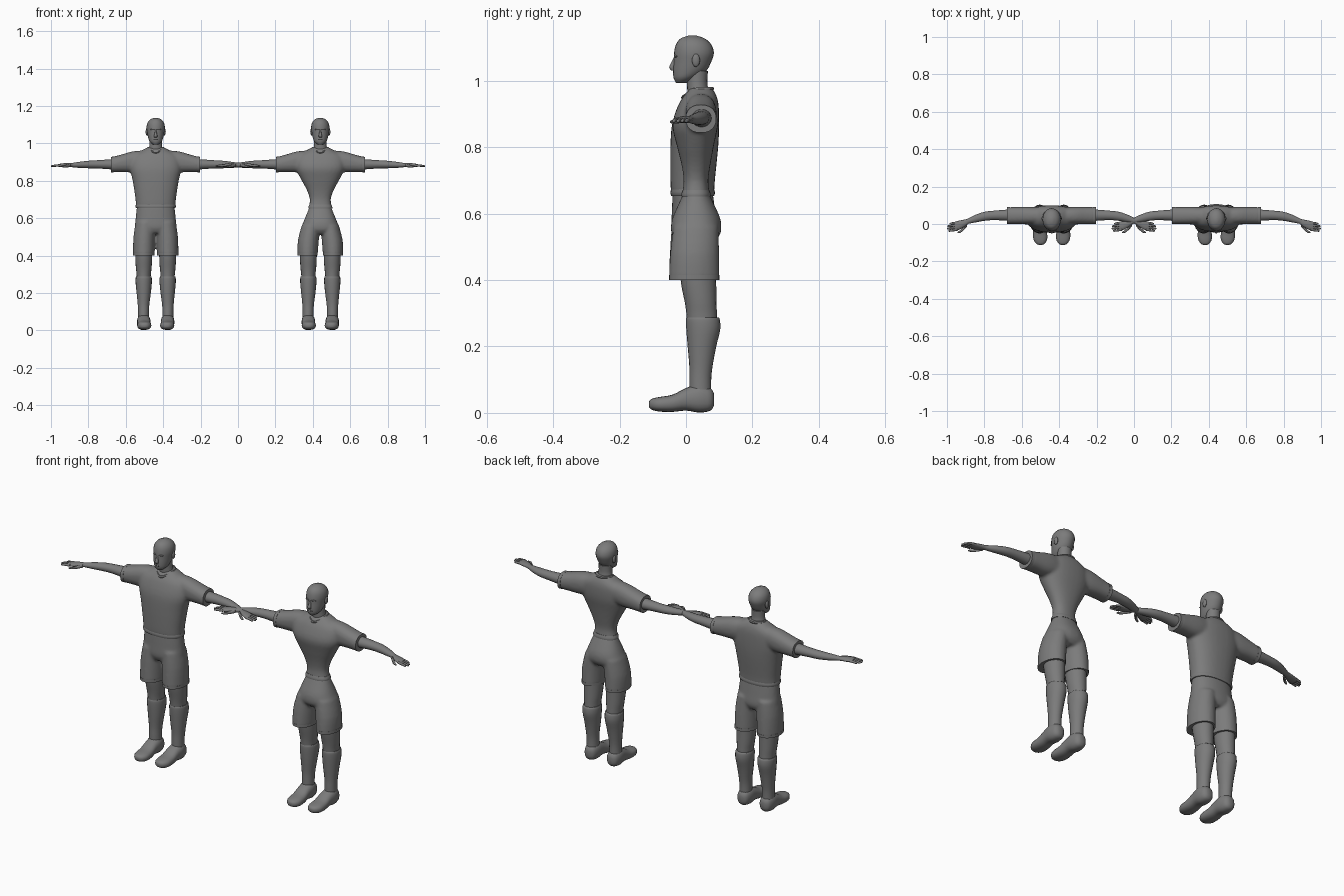
import bpy, bmesh, math
from mathutils import Vector

grey = bpy.data.materials.new("plain grey")
grey.diffuse_color = (0.2, 0.2, 0.2, 1)


def smooth_rings(rings, steps):
    """Catmull-Rom resampling of loft rings."""
    out = []
    for i in range(len(rings) - 1):
        p0, p1 = rings[max(i - 1, 0)], rings[i]
        p2, p3 = rings[i + 1], rings[min(i + 2, len(rings) - 1)]
        for k in range(steps):
            t = k / steps
            out.append([0.5 * (2 * b + (c - a) * t + (2 * a - 5 * b + 4 * c - d) * t * t
                        + (3 * b - a - 3 * c + d) * t ** 3)
                        for a, b, c, d in zip(p0, p1, p2, p3)])
    return out + [list(rings[-1])]


def loft(bm, axis, rings, side=1, n=20, steps=3, power=2.0):
    """Rings are (position on axis, two centre coords, two radii)."""
    loops = []
    for t, c1, c2, r1, r2 in smooth_rings(rings, steps):
        loop = []
        for k in range(n):
            a = 2 * math.pi * k / n
            ca, sa = math.cos(a), math.sin(a)
            u = c1 + r1 * math.copysign(abs(ca) ** (2 / power), ca)
            v = c2 + r2 * math.copysign(abs(sa) ** (2 / power), sa)
            x, y, z = {"x": (t, u, v), "y": (u, t, v), "z": (u, v, t)}[axis]
            loop.append(bm.verts.new((x * side, y, z)))
        loops.append(loop)
    for a, b in zip(loops, loops[1:]):
        for k in range(n):
            bm.faces.new((a[k], a[(k + 1) % n], b[(k + 1) % n], b[k]))
    bm.faces.new(loops[0])
    bm.faces.new(loops[-1])


def ellipsoid(bm, centre, radii):
    made = bmesh.ops.create_uvsphere(bm, u_segments=14, v_segments=8, radius=1)["verts"]
    for v in made:
        v.co = Vector([c + r * q for c, r, q in zip(centre, radii, v.co)])


def finish(bm, name, cx, blend=False):
    bmesh.ops.recalc_face_normals(bm, faces=bm.faces)
    me = bpy.data.meshes.new(name)
    bm.to_mesh(me)
    bm.free()
    me.materials.append(grey)
    for p in me.polygons:
        p.use_smooth = True
    me.set_sharp_from_angle(angle=math.radians(50))
    ob = bpy.data.objects.new(name, me)
    ob.location.x = cx
    bpy.context.collection.objects.link(ob)
    if blend:  # fuse overlapping volumes into one soft cloth surface
        rm = ob.modifiers.new("fuse", "REMESH")
        rm.mode = "VOXEL"
        rm.voxel_size = 0.007
        rm.use_smooth_shade = True
        sm = ob.modifiers.new("soften", "SMOOTH")
        sm.factor = 0.5
        sm.iterations = 6


# Body-shape dependent rings
STRAIGHT = dict(
    torso=[(.66, 0, .02, .106, .065), (.70, 0, .02, .108, .067), (.80, 0, .025, .123, .072),
           (.87, 0, .029, .138, .071), (.93, 0, .038, .125, .06), (.962, 0, .044, .075, .045),
           (.98, 0, .044, .04, .032)],
    hem=[(.654, 0, .02, .105, .065), (.663, 0, .02, .108, .067), (.674, 0, .02, .106, .065)],
    pelvis=[(.668, 0, .02, .1, .06), (.6, 0, .023, .107, .066), (.55, 0, .025, .108, .069),
            (.52, 0, .025, .06, .055)],
    thigh=[(.58, .053, .025, .054, .067), (.5, .061, .025, .058, .073), (.404, .064, .025, .058, .076)])
WAISTED = dict(
    torso=[(.655, 0, .03, .062, .042), (.70, 0, .03, .056, .037), (.75, 0, .03, .072, .044),
           (.81, 0, .028, .104, .057), (.87, 0, .028, .132, .069), (.93, 0, .038, .125, .06),
           (.962, 0, .044, .075, .045), (.98, 0, .044, .04, .032)],
    hem=[(.652, 0, .03, .064, .044), (.66, 0, .03, .064, .044), (.672, 0, .03, .059, .04)],
    pelvis=[(.67, 0, .03, .054, .034), (.63, 0, .031, .07, .053), (.58, 0, .031, .09, .074),
            (.54, 0, .03, .102, .074), (.515, 0, .03, .06, .055)],
    thigh=[(.56, .05, .03, .05, .068), (.48, .064, .026, .056, .074), (.404, .068, .025, .054, .076)])


def figure(cx, shape):
    # Head with nose, brow, lips and ears
    bm = bmesh.new()
    loft(bm, "z", [(.994, 0, -.014, .014, .016), (1.008, 0, -.004, .031, .033),
                   (1.03, 0, .011, .04, .05), (1.06, 0, .02, .046, .057),
                   (1.085, 0, .024, .049, .06), (1.11, 0, .023, .044, .053),
                   (1.128, 0, .02, .029, .036), (1.137, 0, .02, .008, .01)], n=24)
    loft(bm, "z", [(1.032, 0, -.039, .008, .006), (1.041, 0, -.042, .009, .009),
                   (1.055, 0, -.037, .006, .008), (1.072, 0, -.032, .004, .004)], n=10)
    ellipsoid(bm, (0, -.029, 1.074), (.03, .008, .005))
    ellipsoid(bm, (0, -.034, 1.021), (.014, .006, .005))
    for s in (-1, 1):
        ellipsoid(bm, (s * .047, .03, 1.062), (.007, .012, .02))
    finish(bm, "head", cx)

    # Neck
    bm = bmesh.new()
    loft(bm, "z", [(.95, 0, .042, .044, .036), (.985, 0, .034, .034, .031),
                   (1.03, 0, .034, .032, .032)])
    finish(bm, "neck", cx)

    # Shirt body and sleeves, fused
    bm = bmesh.new()
    loft(bm, "z", shape["torso"], n=32, power=2.3)
    for s in (-1, 1):
        loft(bm, "x", [(.04, .043, .91, .044, .053), (.12, .045, .902, .047, .056),
                       (.185, .045, .893, .046, .047), (.235, .045, .886, .045, .041)], s, 24, power=2.3)
    finish(bm, "shirt", cx, True)

    # Shirt hem, sleeve cuffs and shorts hems
    bm = bmesh.new()
    loft(bm, "z", shape["hem"], n=32, power=2.3)
    _, tx, ty, rx, ry = shape["thigh"][-1]
    for s in (-1, 1):
        loft(bm, "x", [(.222, .045, .888, .046, .042), (.238, .045, .886, .046, .042)], s, 24, 1, 2.3)
        loft(bm, "z", [(.401, tx, ty, rx, ry), (.415, tx, ty, rx, ry)], s, 28, 1)
    finish(bm, "hems", cx)

    # Neckline band, dipping at the front
    bm = bmesh.new()
    rows = []
    for i in range(24):
        a = 2 * math.pi * i / 24
        dip = max(0, -math.sin(a))
        c = Vector((.041 * math.cos(a), .042 + .037 * math.sin(a) - .014 * dip ** 2,
                    .976 - .026 * dip ** 2))
        out = Vector((math.cos(a), math.sin(a), 0))
        rows.append([bm.verts.new(c + .006 * (out * math.cos(b) + Vector((0, 0, math.sin(b)))))
                     for b in (k * math.pi / 3 for k in range(6))])
    for i, r in enumerate(rows):
        q = rows[(i + 1) % 24]
        for k in range(6):
            bm.faces.new((r[k], q[k], q[(k + 1) % 6], r[(k + 1) % 6]))
    finish(bm, "collar", cx)

    # Shorts
    bm = bmesh.new()
    loft(bm, "z", shape["pelvis"], n=32, power=2.2)
    for s in (-1, 1):
        loft(bm, "z", shape["thigh"], s, 28)
    finish(bm, "shorts", cx, True)

    for s, tag in ((-1, "right"), (1, "left")):
        # Arm
        bm = bmesh.new()
        loft(bm, "x", [(.2, .047, .887, .032, .029), (.25, .047, .888, .029, .026),
                       (.31, .046, .888, .025, .022), (.36, .041, .887, .024, .02),
                       (.41, .028, .885, .02, .016), (.45, .014, .884, .014, .011),
                       (.47, .008, .884, .014, .01)], s)
        finish(bm, tag + "_arm", cx)

        # Hand with four fingers and a thumb
        bm = bmesh.new()
        loft(bm, "x", [(.445, .014, .884, .013, .01), (.47, .003, .884, .02, .011),
                       (.5, -.008, .883, .025, .01), (.52, -.012, .882, .023, .007)], s, 16)
        for k, tip in enumerate((.547, .557, .56, .552)):
            y = .007 - .0125 * k
            loft(bm, "x", [(.505, y, .883, .0065, .007), (.535, y - .004, .881, .006, .006),
                           (tip - .004, y - .006, .879, .005, .005),
                           (tip, y - .006, .879, .002, .002)], s, 8, 2)
        loft(bm, "x", [(.452, -.004, .883, .01, .008), (.47, -.024, .88, .009, .008),
                       (.488, -.039, .877, .008, .006), (.503, -.046, .876, .003, .003)], s, 8, 2)
        finish(bm, tag + "_hand", cx)

        # Leg
        bm = bmesh.new()
        loft(bm, "z", [(.25, .064, .05, .036, .045), (.30, .064, .047, .038, .046),
                       (.335, .064, .044, .042, .048), (.39, .064, .038, .045, .053),
                       (.45, .064, .036, .046, .055)], s)
        finish(bm, tag + "_leg", cx)

        # Sock
        bm = bmesh.new()
        loft(bm, "z", [(.05, .065, .043, .029, .033), (.1, .065, .043, .029, .033),
                       (.14, .065, .045, .031, .035), (.2, .064, .048, .038, .043),
                       (.25, .064, .052, .043, .051), (.28, .064, .051, .043, .051),
                       (.288, .064, .05, .04, .048)], s)
        finish(bm, tag + "_sock", cx)

        # Shoe
        bm = bmesh.new()
        loft(bm, "y", [(.085, .064, .04, .012, .016), (.074, .064, .041, .028, .034),
                       (.04, .064, .044, .036, .043), (0, .063, .041, .035, .034),
                       (-.04, .062, .029, .037, .026), (-.08, .061, .026, .037, .022),
                       (-.104, .06, .026, .024, .016), (-.112, .06, .026, .009, .007)], s, power=2.4)
        for v in bm.verts:
            v.co.z = max(v.co.z, 0)
        finish(bm, tag + "_shoe", cx)


figure(-.44, STRAIGHT)
figure(.44, WAISTED)
